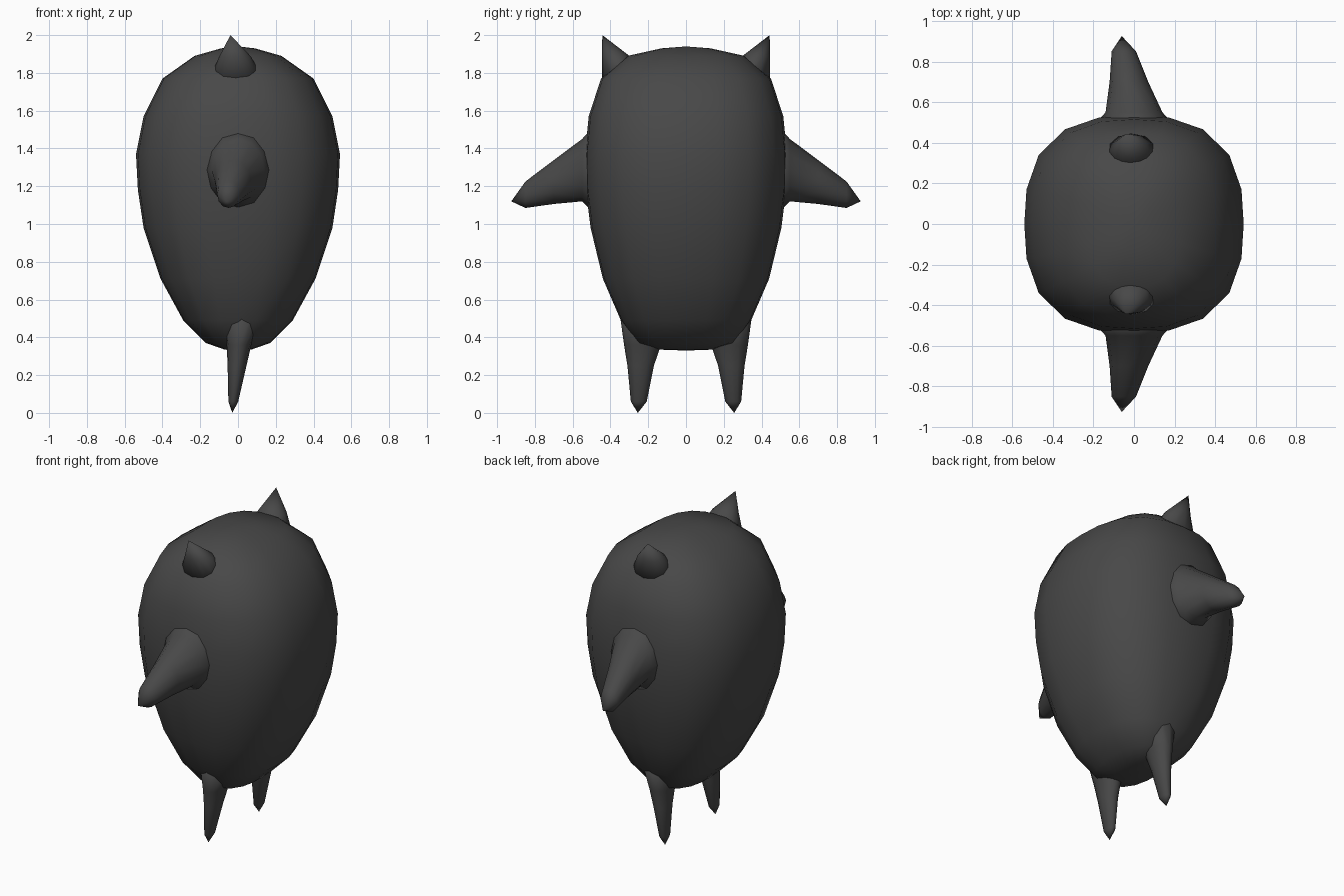
import bpy, bmesh, math

if "Cube" in bpy.data.objects:
    bpy.data.objects.remove(bpy.data.objects["Cube"])

charcoal = bpy.data.materials.new("charcoal_grey")
charcoal.diffuse_color = (0.065, 0.065, 0.065, 1)
charcoal.use_nodes = True
charcoal.node_tree.nodes["Principled BSDF"].inputs["Base Color"].default_value = charcoal.diffuse_color


def rounded(angle, power):
    """Point on a unit superellipse."""
    c, s = math.cos(angle), math.sin(angle)
    r = (abs(c) ** power + abs(s) ** power) ** (-1 / power)
    return c * r, s * r


def loft(name, rings, start, end, axis="z", sides=12, power=2, mirror=False):
    """Skin rings (centre, half width, half height) and close both ends at a point."""
    bm = bmesh.new()
    loops = []
    for (cx, cy, cz), hu, hv in rings:
        loop = []
        for i in range(sides):
            u, v = rounded(2 * math.pi * i / sides, power)
            if axis == "z":
                co = (cx + u * hu, cy + v * hv, cz)
            else:
                co = (cx + u * hu, cy, cz + v * hv)
            loop.append(bm.verts.new(co))
        loops.append(loop)
    a, b = bm.verts.new(start), bm.verts.new(end)
    for i in range(sides):
        j = (i + 1) % sides
        for lo, hi in zip(loops, loops[1:]):
            bm.faces.new((lo[i], lo[j], hi[j], hi[i]))
        bm.faces.new((a, loops[0][j], loops[0][i]))
        bm.faces.new((b, loops[-1][i], loops[-1][j]))
    bmesh.ops.recalc_face_normals(bm, faces=bm.faces)
    for f in bm.faces:
        f.smooth = True
    mesh = bpy.data.meshes.new(name)
    bm.to_mesh(mesh)
    bm.free()
    mesh.materials.append(charcoal)
    ob = bpy.data.objects.new(name, mesh)
    bpy.context.collection.objects.link(ob)
    if mirror:
        mod = ob.modifiers.new("mirror", "MIRROR")
        mod.use_axis = (False, True, False)
    return ob


# Egg-shaped body: height, half width in x, half depth in y
profile = [(0.335, 0.07, 0.14), (0.37, 0.17, 0.26), (0.49, 0.29, 0.345),
           (0.71, 0.41, 0.44), (0.98, 0.50, 0.505), (1.18, 0.53, 0.53),
           (1.37, 0.54, 0.535), (1.57, 0.50, 0.515), (1.77, 0.40, 0.45),
           (1.89, 0.23, 0.31), (1.93, 0.09, 0.13)]
loft("body", [((0, 0, z), a, b) for z, a, b in profile],
     (0, 0, 0.33), (0, 0, 1.94), sides=20, power=2.6)

# Arms, flared where they leave the body
loft("arms", [((0.0, 0.47, 1.29), 0.21, 0.25),
              ((0.0, 0.55, 1.285), 0.14, 0.165),
              ((-0.025, 0.70, 1.222), 0.095, 0.116),
              ((-0.05, 0.85, 1.155), 0.06, 0.07)],
     (0, 0.42, 1.29), (-0.06, 0.925, 1.12), axis="y", mirror=True)

# Tapering legs
loft("legs", [((0.02, 0.22, 0.52), 0.11, 0.13),
              ((0.005, 0.23, 0.36), 0.065, 0.098),
              ((-0.005, 0.24, 0.25), 0.05, 0.07),
              ((-0.025, 0.25, 0.06), 0.026, 0.042)],
     (0.02, 0.22, 0.56), (-0.03, 0.255, 0.0), mirror=True)

# Pointed ears
loft("ears", [((-0.01, 0.335, 1.77), 0.14, 0.11),
              ((-0.015, 0.369, 1.885), 0.085, 0.076)],
     (-0.01, 0.33, 1.74), (-0.04, 0.443, 2.0), mirror=True)
